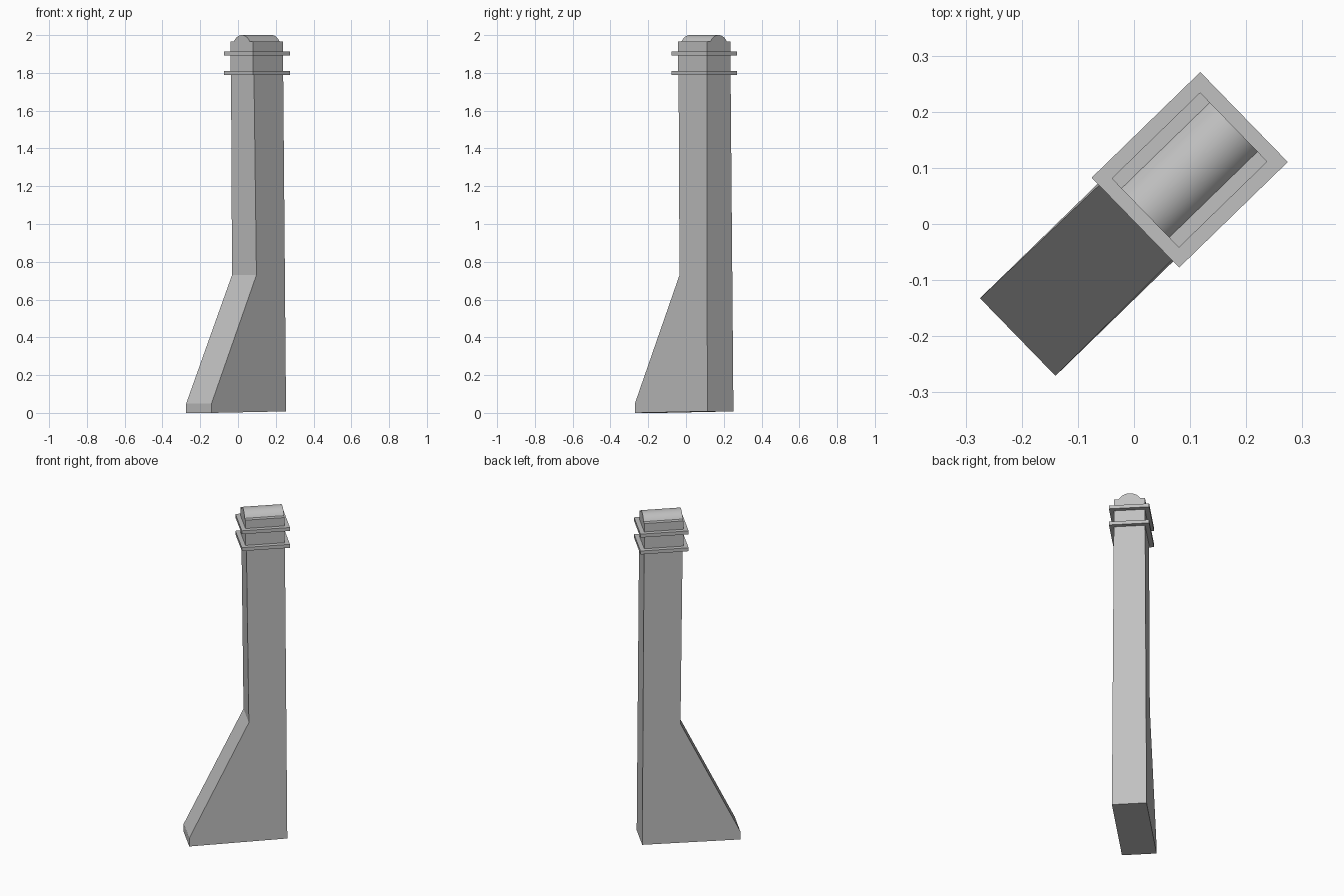
import bpy, bmesh, math
from mathutils import Matrix

if "Cube" in bpy.data.objects:
    bpy.data.objects.remove(bpy.data.objects["Cube"])

# The post runs along a diagonal: u = length, v = width
ROT = Matrix.Rotation(math.radians(44.2), 4, 'Z')

stone = bpy.data.materials.new("grey_stone")
stone.diffuse_color = (0.53, 0.53, 0.53, 1)
stone.use_nodes = True
stone.node_tree.nodes["Principled BSDF"].inputs["Base Color"].default_value = stone.diffuse_color


def finish(name, bm):
    bmesh.ops.recalc_face_normals(bm, faces=bm.faces)
    bm.transform(ROT)
    me = bpy.data.meshes.new(name)
    bm.to_mesh(me)
    bm.free()
    me.materials.append(stone)
    ob = bpy.data.objects.new(name, me)
    bpy.context.collection.objects.link(ob)
    return ob


def box(name, u0, u1, half, z0, z1):
    bm = bmesh.new()
    bmesh.ops.create_cube(bm, size=1)
    for v in bm.verts:
        v.co.x = u0 if v.co.x < 0 else u1
        v.co.y = math.copysign(half, v.co.y)
        v.co.z = z0 if v.co.z < 0 else z1
    return finish(name, bm)


# Tapered shaft with sloping buttress: (u, z) side profile, narrowing upwards
profile = [(-0.289, 0.0), (-0.289, 0.05), (0.046, 0.73),
           (0.033, 1.8), (0.249, 1.8), (0.261, 0.008)]
bm = bmesh.new()
sides = []
for s in (-1, 1):
    sides.append([bm.verts.new((u, s * (0.0965 - 0.0095 * z / 1.8), z))
                  for u, z in profile])
    bm.faces.new(sides[-1])
n = len(profile)
for i in range(n):
    j = (i + 1) % n
    bm.faces.new((sides[0][i], sides[0][j], sides[1][j], sides[1][i]))
finish("buttressed_shaft", bm)

# Cap block and the two projecting plates
box("cap_block", 0.028, 0.248, 0.086, 1.795, 1.965)
for name, z in (("lower_plate", 1.79), ("upper_plate", 1.893)):
    box(name, 0.0035, 0.2735, 0.1118, z, z + 0.021)

# Rounded ridge along the cap
half, rise, steps = 0.061, 0.035, 20
radius = (half ** 2 + rise ** 2) / (2 * rise)
spread = math.asin(half / radius)
bm = bmesh.new()
ends = []
for u in (0.028, 0.248):
    row = []
    for i in range(steps + 1):
        a = spread * (2 * i / steps - 1)
        row.append(bm.verts.new((u, radius * math.sin(a),
                                 2.0 - radius + radius * math.cos(a))))
    bm.faces.new(row)
    ends.append(row)
for i in range(steps + 1):
    j = (i + 1) % (steps + 1)
    bm.faces.new((ends[0][i], ends[0][j], ends[1][j], ends[1][i]))
ridge = finish("rounded_ridge", bm)
bpy.context.view_layer.objects.active = ridge
ridge.select_set(True)
bpy.ops.object.shade_smooth_by_angle(angle=math.radians(30))
